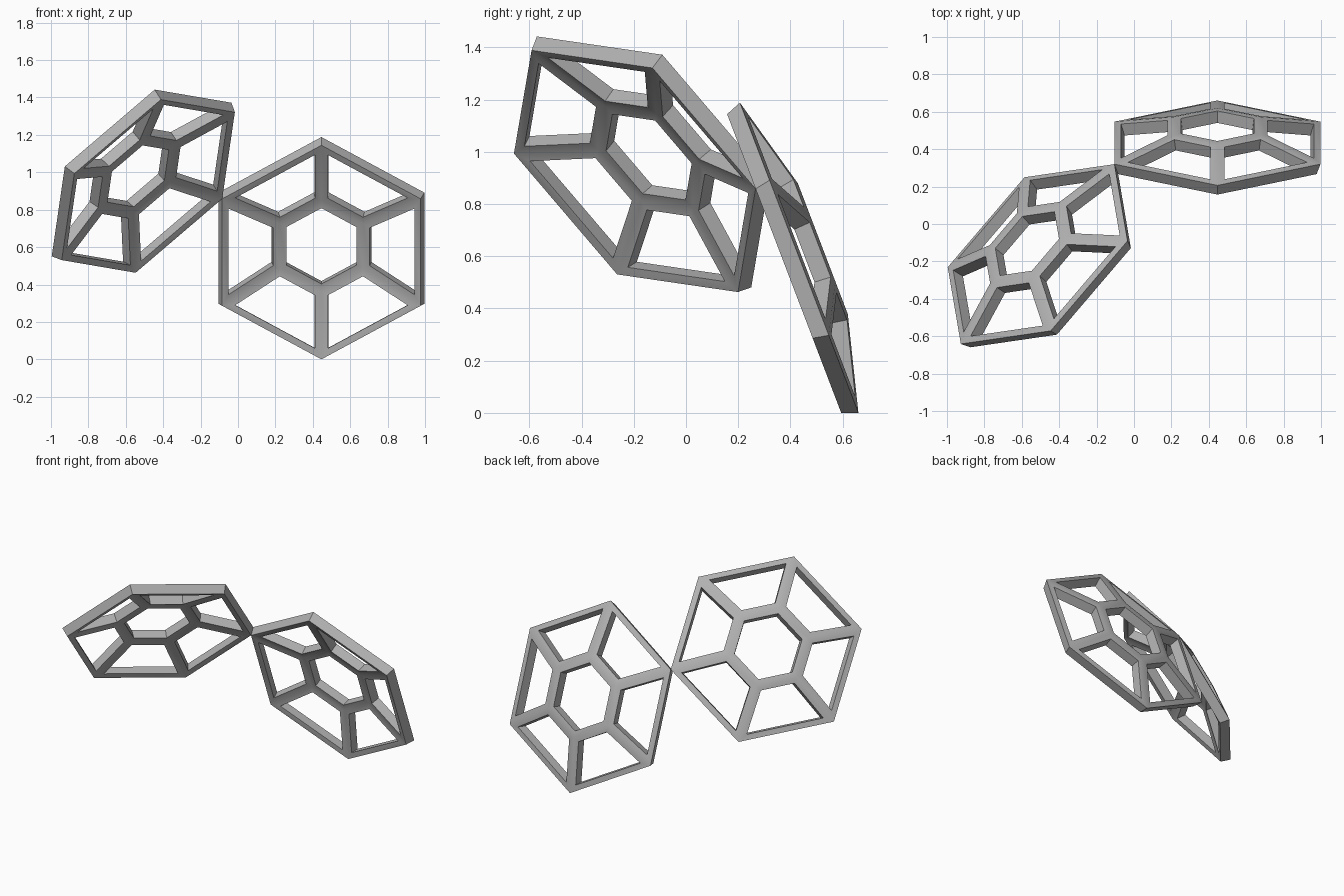
import bpy, bmesh, math
from mathutils import Matrix, Vector

cube = bpy.data.objects.get("Cube")
if cube:
    bpy.data.objects.remove(cube, do_unlink=True)

TILT = math.radians(20.905)          # half the angle between the two panels
OUTER_R, INNER_R = 0.636, 0.268      # corner radii of rim and centre ring
SPHERE_R = OUTER_R / math.sin(TILT)  # both panels lie on this sphere
BAR = 0.037                          # half width of every bar
SHRINK = 0.963                       # underside, scaled towards sphere centre
CENTRE = Vector((0.446, -1.122, 0))

grey = bpy.data.materials.new("light_grey")
grey.use_nodes = True
colour = (0.45, 0.45, 0.45, 1)
grey.diffuse_color = colour
grey.node_tree.nodes["Principled BSDF"].inputs["Base Color"].default_value = colour


def ring(bm, radius):
    """Hexagon of vertices on the sphere, around local z."""
    z = math.sqrt(SPHERE_R ** 2 - radius ** 2)
    return [bm.verts.new((radius * math.cos(i * math.pi / 3),
                          radius * math.sin(i * math.pi / 3), z)) for i in range(6)]


def hex_panel(name, matrix):
    bm = bmesh.new()
    rim, hub = ring(bm, OUTER_R), ring(bm, INNER_R)
    cells = [bm.faces.new(hub)]
    for i in range(6):
        j = (i + 1) % 6
        cells.append(bm.faces.new((rim[i], rim[j], hub[j], hub[i])))
    # Open a hole in each cell, leaving the bars
    bm.normal_update()
    bmesh.ops.inset_individual(bm, faces=cells, thickness=BAR, use_even_offset=True)
    bmesh.ops.delete(bm, geom=cells, context='FACES_ONLY')
    # Underside and side walls
    faces = list(bm.faces)
    borders = [e for e in bm.edges if e.is_boundary]
    under = {v: bm.verts.new(v.co * SHRINK) for v in list(bm.verts)}
    for f in faces:
        bm.faces.new([under[v] for v in reversed(f.verts)])
    for e in borders:
        a, b = e.verts
        bm.faces.new((a, b, under[b], under[a]))
    bmesh.ops.recalc_face_normals(bm, faces=bm.faces)
    mesh = bpy.data.meshes.new(name)
    bm.to_mesh(mesh)
    bm.free()
    mesh.transform(matrix)
    mesh.materials.append(grey)
    obj = bpy.data.objects.new(name, mesh)
    bpy.context.collection.objects.link(obj)
    return obj


# Left panel leans back; the right one is turned half round their shared corner
normal = Vector((0, math.cos(TILT), math.sin(TILT)))
down = Vector((0, math.sin(TILT), -math.cos(TILT)))
side = normal.cross(down)
frame = Matrix((down, side, normal)).transposed().to_4x4()
place = Matrix.Translation(CENTRE)
corner = (normal * SPHERE_R * math.cos(TILT)
          + OUTER_R * (Vector((-1, 0, 0)) * math.cos(math.pi / 6) - down * 0.5))
half_turn = Matrix.Rotation(math.pi, 4, corner)

panels = [hex_panel("left_hex_panel", place @ frame),
          hex_panel("right_hex_panel", place @ half_turn @ frame)]

bpy.ops.object.select_all(action='DESELECT')
for panel in panels:
    panel.select_set(True)
bpy.context.view_layer.objects.active = panels[0]
bpy.ops.object.shade_smooth_by_angle(angle=math.radians(30))
